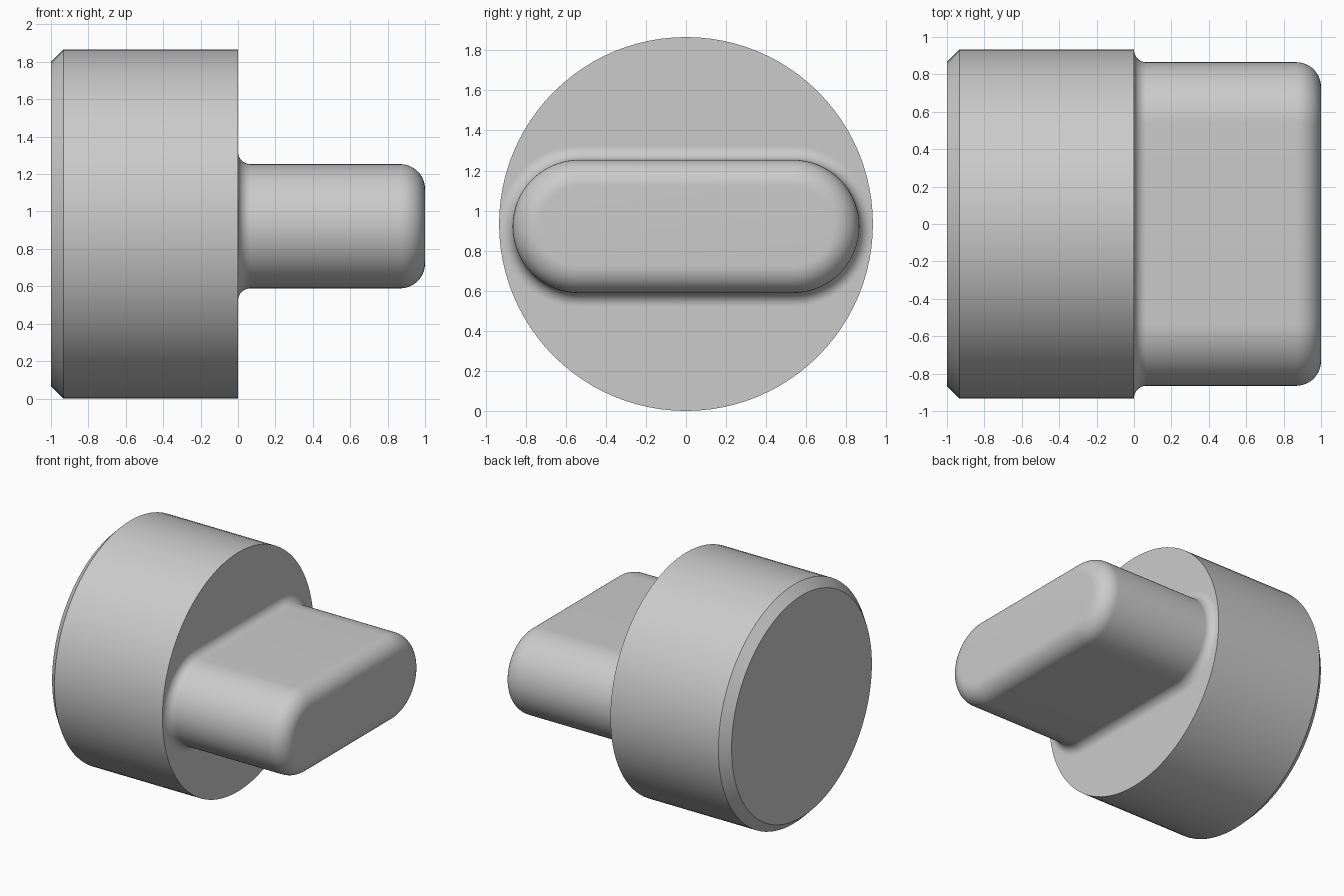
import bpy, bmesh
from math import sin, cos, pi, radians

cube = bpy.data.objects.get("Cube")
if cube:
    bpy.data.objects.remove(cube)

# Single plain grey
grey = bpy.data.materials.new("light grey")
grey.use_nodes = True
colour = (0.6, 0.6, 0.6, 1)
grey.diffuse_color = colour
grey.node_tree.nodes["Principled BSDF"].inputs["Base Color"].default_value = colour

HALF = 48  # segments in each half turn


def ring_points(x, radius, straight, z):
    """Slot outline across the x axis; a circle when straight is 0."""
    points = []
    for side in (1, -1):
        count = HALF + 1 if straight else HALF
        for i in range(count):
            a = -pi / 2 + pi * i / HALF
            points.append((x, side * (straight + radius * cos(a)),
                           z + side * radius * sin(a)))
    return points


def loft(name, profile, straight, z, cap_start=True):
    """Skin rings of (x, radius) along the x axis."""
    bm = bmesh.new()
    rings = [[bm.verts.new(p) for p in ring_points(x, r, straight, z)]
             for x, r in profile]
    n = len(rings[0])
    for a, b in zip(rings, rings[1:]):
        for i in range(n):
            j = (i + 1) % n
            bm.faces.new((a[i], a[j], b[j], b[i]))
    bm.faces.new(rings[-1])
    if cap_start:
        bm.faces.new(rings[0][::-1])
    bmesh.ops.recalc_face_normals(bm, faces=bm.faces)
    mesh = bpy.data.meshes.new(name)
    bm.to_mesh(mesh)
    bm.free()
    mesh.materials.append(grey)
    obj = bpy.data.objects.new(name, mesh)
    bpy.context.collection.objects.link(obj)
    bpy.ops.object.select_all(action='DESELECT')
    obj.select_set(True)
    bpy.context.view_layer.objects.active = obj
    bpy.ops.object.shade_smooth_by_angle(angle=radians(30))
    return obj


# Round body with a chamfered outer rim
R, CHAMFER = 0.933, 0.067
loft("dial_body", [(-1, R - CHAMFER), (-1 + CHAMFER, R), (0, R)], 0, R)

# Slot-shaped grip: concave fillet at the base, rounded edge at the tip
GRIP, BASE, TIP, STEPS = 0.332, 0.067, 0.133, 16
quarter = [pi / 2 * i / STEPS for i in range(STEPS + 1)]
profile = [(BASE * (1 - cos(a)), GRIP + BASE * (1 - sin(a))) for a in quarter]
profile += [(1 - TIP + TIP * sin(a), GRIP - TIP + TIP * cos(a)) for a in quarter]
loft("grip", profile, 0.533, 0.921, cap_start=False)
